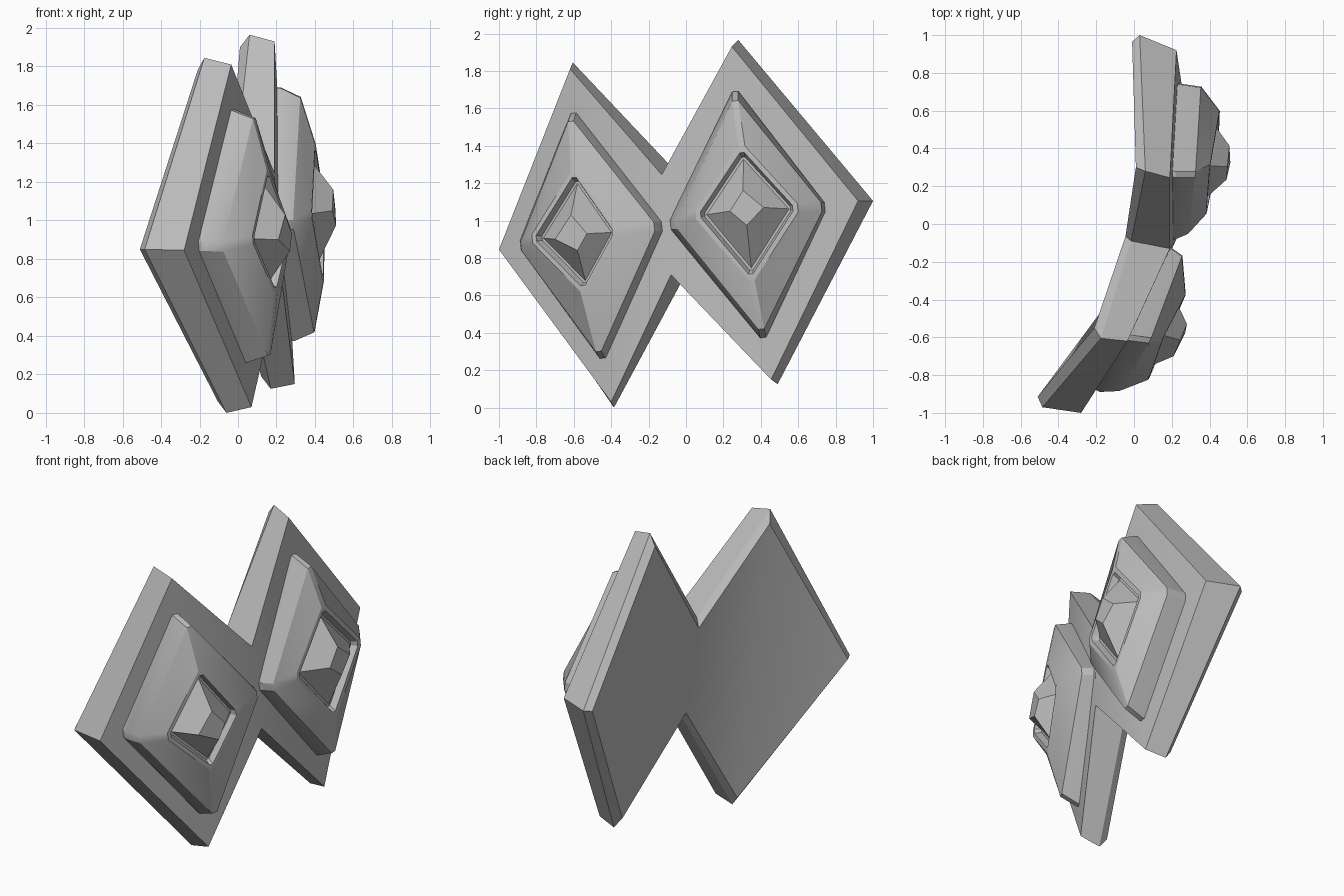
import bpy, bmesh, math
from mathutils import Vector

if "Cube" in bpy.data.objects:
    bpy.data.objects.remove(bpy.data.objects["Cube"])

grey = bpy.data.materials.new("mid grey")
grey.diffuse_color = (0.5, 0.5, 0.5, 1)
grey.use_nodes = True
grey.node_tree.nodes["Principled BSDF"].inputs["Base Color"].default_value = grey.diffuse_color


def make_object(name, loops, first_faces, last_faces):
    """Bridge matching loops, then close the ends with the given index faces."""
    bm = bmesh.new()
    rings = [[bm.verts.new(p) for p in loop] for loop in loops]
    n = len(rings[0])
    for a, b in zip(rings, rings[1:]):
        for i in range(n):
            j = (i + 1) % n
            bm.faces.new((a[i], a[j], b[j], b[i]))
    for ring, faces in ((rings[0], first_faces), (rings[-1], last_faces)):
        for f in faces:
            bm.faces.new([ring[i] for i in f])
    bmesh.ops.recalc_face_normals(bm, faces=bm.faces)
    mesh = bpy.data.meshes.new(name)
    bm.to_mesh(mesh)
    bm.free()
    mesh.materials.append(grey)
    obj = bpy.data.objects.new(name, mesh)
    bpy.context.collection.objects.link(obj)
    bpy.ops.object.select_all(action='DESELECT')
    obj.select_set(True)
    bpy.context.view_layer.objects.active = obj
    bpy.ops.object.shade_smooth_by_angle(angle=math.radians(28))
    return obj


# Joined diamond backing plate: back face, widest rim, front face
# Loop order: rear top, notch top, near top, near side, near bottom,
# notch bottom, rear bottom, rear side
back = [(.01, .30, 1.90), (-.045, -.065, 1.25), (-.21, -.55, 1.78), (-.51, -.915, .85),
        (-.105, -.37, .06), (.01, -.015, .71), (.12, .475, .19), (-.01, .965, 1.10)]
rim = [(.06, .28, 1.965), (-.015, -.09, 1.30), (-.175, -.605, 1.845), (-.485, -.97, .85),
       (-.06, -.385, 0), (.05, -.025, .67), (.17, .49, .125), (.03, 1.0, 1.105)]
front = [(.19, .245, 1.93), (.19, -.13, 1.245), (-.035, -.62, 1.81), (-.28, -1.0, .845),
         (.07, -.40, .03), (.225, -.08, .71), (.295, .455, .15), (.225, .92, 1.105)]
caps = [(0, 1, 5, 6), (0, 6, 7), (1, 2, 4, 5), (2, 3, 4)]
make_object("backing_plate", [back, rim, front], caps, caps)


def clipped(corners, cut):
    """Four corners (top, left, bottom, right) with each corner clipped."""
    pts = [Vector(c) for c in corners]
    out = []
    for i, p in enumerate(pts):
        for q in (pts[i - 1], pts[(i + 1) % 4]):
            out.append(p + (q - p).normalized() * cut)
    return out


def scaled(corners, s, shift):
    pts = [Vector(c) for c in corners]
    mid = sum(pts, Vector()) / 4
    return [mid + (p - mid) * s + shift for p in pts]


def stepped_boss(name, base, shoulder, crown, tip):
    c = [Vector(p) for p in crown]
    normal = (c[2] - c[0]).cross(c[3] - c[1]).normalized()
    if normal.x < 0:
        normal = -normal
    # Raised tier with a shallow recess in its crown
    loops = [clipped(scaled(base, 1, -normal * .03), .03), clipped(base, .03),
             clipped(shoulder, .03), clipped(crown, .03),
             clipped(scaled(crown, .89, Vector()), .02),
             clipped(scaled(crown, .82, -normal * .04), .015)]
    make_object(name + "_tier", loops, [range(8)], [range(8)])
    # Blunt pyramid standing in the recess
    foot = scaled(crown, .78, -normal * .045)
    make_object(name + "_pyramid", [foot, tip], [range(4)], [range(4)])


stepped_boss("rear_boss",
             [(.22, .26, 1.715), (.205, -.10, .975), (.295, .415, .35), (.25, .755, 1.075)],
             [(.325, .26, 1.665), (.285, -.065, .975), (.40, .405, .395), (.355, .74, 1.075)],
             [(.40, .295, 1.42), (.38, .035, 1.03), (.445, .35, .655), (.455, .615, 1.07)],
             [(.495, .305, 1.16), (.49, .235, 1.05), (.51, .325, .975), (.505, .415, 1.07)])

stepped_boss("near_boss",
             [(-.03, -.605, 1.60), (-.185, -.90, .865), (.06, -.445, .24), (.205, -.115, .97)],
             [(.085, -.62, 1.555), (-.085, -.895, .86), (.165, -.465, .275), (.26, -.155, .97)],
             [(.155, -.60, 1.285), (.07, -.84, .90), (.20, -.545, .60), (.28, -.36, .94)],
             [(.245, -.615, 1.03), (.21, -.70, .90), (.27, -.58, .84), (.28, -.53, .93)])
